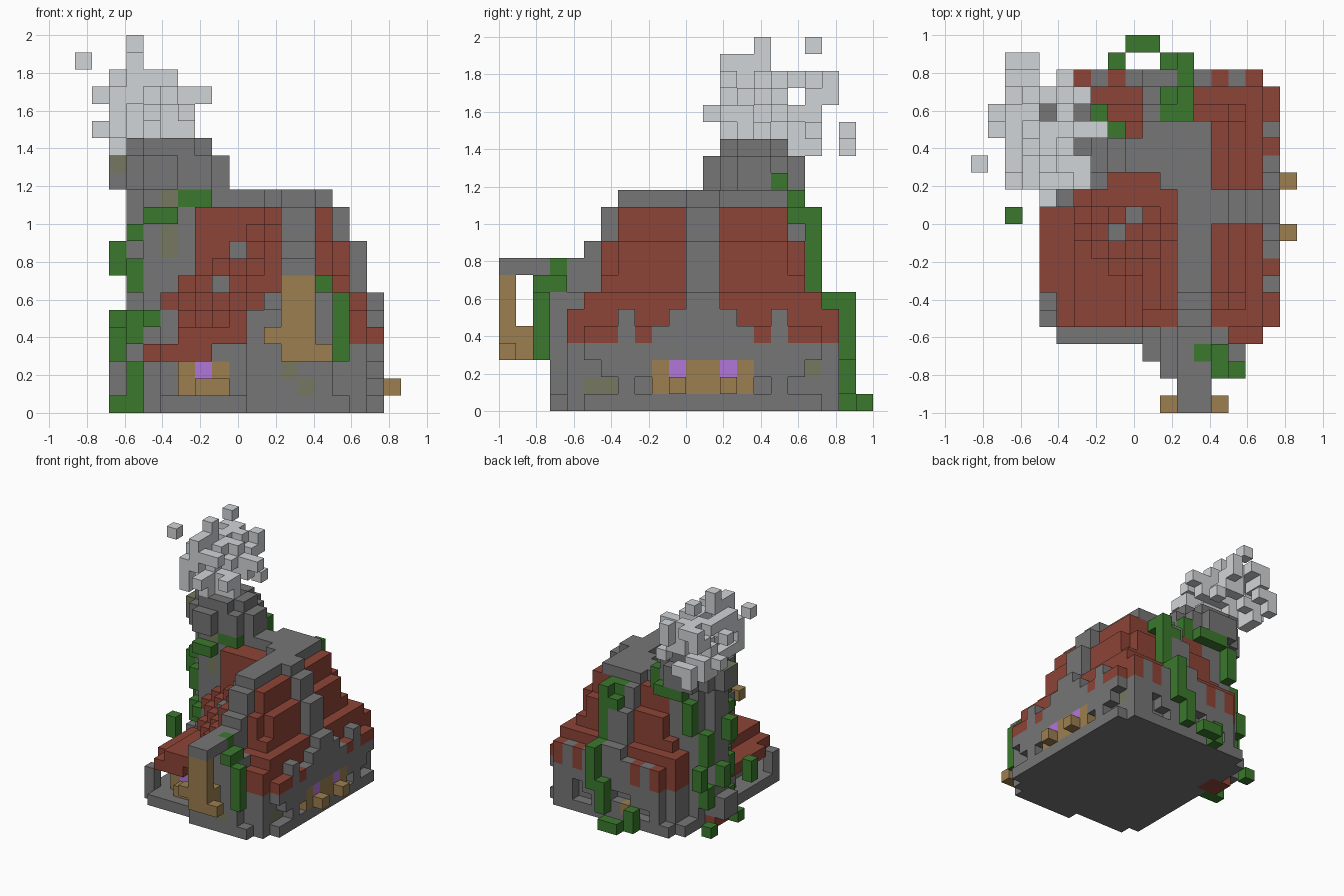
import bpy
import bmesh
import random
from mathutils import Vector

if "Cube" in bpy.data.objects:
    bpy.data.objects.remove(bpy.data.objects["Cube"], do_unlink=True)

CELL = 2 / 22
ORIGIN = Vector((-9.5 * CELL, -11 * CELL, 0))
random.seed(4)
cells = {}


def span(value):
    """A single cell number or an inclusive (first, last) pair."""
    first, last = value if isinstance(value, tuple) else (value, value)
    return range(first, last + 1)


def box(part, x, y, z):
    for i in span(x):
        for j in span(y):
            for k in span(z):
                cells[i, j, k] = part


def carve(x, y, z):
    for i in span(x):
        for j in span(y):
            for k in span(z):
                cells.pop((i, j, k), None)


# Plinth with stepped corners
box("plinth", x=(4, 17), y=(5, 18), z=0)
box("plinth", x=(5, 16), y=(4, 19), z=0)
box("plinth", x=(10, 15), y=3, z=0)

# Solid walls, set back under the low front eave
box("walls", x=(6, 16), y=(6, 19), z=(1, 3))
box("walls", x=(10, 16), y=(4, 5), z=(1, 3))
box("walls", x=17, y=(5, 18), z=(1, 3))
box("walls", x=4, y=5, z=(1, 2))
box("walls", x=5, y=(10, 18), z=(1, 3))

# Stepped roof, falling diagonally to a low front left corner
EDGE = [6, 7, 10, 12]
GABLE = [5, 7, 10, 12]
REAR = [6, 7, 8, 12]
SLOPE = [4, 4, 5, 5, 5, 6, 8, 10, 12]


def step(profile, distance):
    return profile[min(distance, len(profile) - 1)]


def left_height(i, j):
    if j >= 12:
        return step(REAR, i - 4)
    return 4 if i < 6 else max(step(SLOPE, i - 4), i + j - 10)


for i in span((4, 17)):
    for j in span((4, 19)):
        corner = i in (5, 17) and j in (4, 19)
        if corner or (i < 10 and j == 4) or (i == 4 and (j < 7 or j > 11)):
            continue
        top = min(left_height(i, j), step(GABLE, 17 - i),
                  step(EDGE, j - 4), step(EDGE, 19 - j))
        box("roof", x=i, y=j, z=(4, top - 1))
box("roof", x=(5, 7), y=5, z=3)
box("roof", x=5, y=(6, 11), z=3)
box("roof", x=4, y=(7, 11), z=3)
carve(x=5, y=(5, 11), z=4)
# Notched corners of the upper roof tiers
for row in (6, 17):
    carve(x=15, y=row, z=(8, 9))
for n in span((8, 9)):
    box("hip_stones", x=n, y=n + 2, z=2 * n - 9)

# Ridge stones on top of the roof
box("ridge", x=(12, 13), y=(7, 16), z=12)
box("ridge", x=14, y=(11, 12), z=12)
box("ridge", x=(7, 13), y=(14, 15), z=12)
box("ridge", x=(11, 13), y=13, z=12)
box("ridge", x=(10, 11), y=16, z=12)

# Stepped buttresses on the front, side and back
for out, levels in enumerate([(10, 11), (7, 9), (4, 6)]):
    box("buttresses", x=(12, 13), y=6 - out, z=levels)
    box("buttresses", x=15 + out, y=(11, 12), z=levels)
    box("buttresses", x=(10, 11), y=17 + out, z=levels)

# Wall stones rising into the eaves
box("eave_stones", x=17, y=(9, 14), z=4)
box("eave_stones", x=17, y=(10, 13), z=5)
for row in (7, 16):
    box("eave_stones", x=(16, 17), y=row, z=(4, 5))
for column in (7, 9, 13, 15):
    box("eave_stones", x=column, y=19, z=(4, 5))

# Gaps at the foot of the walls
for row in (8, 15, 17):
    carve(x=17, y=row, z=1)
carve(x=17, y=(5, 6), z=1)
carve(x=17, y=5, z=2)
carve(x=17, y=18, z=(1, 2))
carve(x=(7, 8), y=19, z=1)
carve(x=(13, 14), y=19, z=1)
carve(x=14, y=19, z=2)
carve(x=(9, 10), y=19, z=2)

# Gatehouse and its projecting beam
box("gatehouse", x=(10, 14), y=(3, 4), z=(1, 3))
box("gatehouse", x=(10, 11), y=(3, 4), z=(4, 5))
box("gatehouse", x=(11, 14), y=(3, 4), z=(4, 6))
box("gatehouse", x=11, y=2, z=6)
box("gatehouse", x=(12, 13), y=(3, 5), z=7)
box("beam", x=(12, 13), y=(0, 5), z=8)

# Hanging wooden board
box("board", x=(12, 13), y=0, z=(3, 7))
box("board", x=(12, 13), y=1, z=(3, 4))
box("board", x=11, y=0, z=4)
box("board", x=14, y=0, z=3)

# Windows with sills
box("window_frames", x=(6, 8), y=6, z=(1, 2))
box("window_frames", x=(7, 8), y=5, z=1)
box("window_panes", x=7, y=6, z=2)
box("window_frames", x=17, y=(9, 14), z=(1, 2))
for row in (10, 13):
    box("window_panes", x=17, y=row, z=2)
    box("window_frames", x=18, y=row, z=1)
box("window_frames", x=9, y=19, z=1)

# Chimney tower with a flared, hollow, eight-sided crown
box("chimney", x=(3, 6), y=(14, 15), z=(0, 12))
box("chimney", x=(4, 6), y=(13, 16), z=(0, 12))
box("chimney", x=5, y=12, z=(4, 5))
box("chimney", x=2, y=(14, 15), z=(1, 2))
box("chimney", x=(4, 5), y=12, z=(13, 14))
box("chimney", x=(4, 6), y=17, z=(13, 14))
box("chimney", x=(3, 7), y=(13, 16), z=(13, 14))
box("chimney", x=(2, 8), y=(14, 15), z=(13, 14))
box("chimney", x=(3, 7), y=(14, 15), z=15)
box("chimney", x=(4, 6), y=(13, 16), z=15)
carve(x=(4, 6), y=(14, 15), z=(14, 15))
box("hearth", x=(3, 4), y=(14, 15), z=0)

# Mossy stones
box("mossy_stones", x=5, y=13, z=(9, 12))
box("mossy_stones", x=2, y=14, z=14)
box("mossy_stones", x=16, y=(5, 6), z=1)
box("mossy_stones", x=16, y=18, z=2)
box("mossy_stones", x=12, y=3, z=2)
box("mossy_stones", x=13, y=3, z=1)

# Vines by the gate
box("vines", x=15, y=2, z=(3, 6))
box("vines", x=14, y=(2, 3), z=7)
box("vines", x=13, y=3, z=8)
# Vines clinging to the cut corners of the chimney
box("vines", x=(2, 3), y=13, z=0)
box("vines", x=2, y=11, z=(3, 4))
box("vines", x=3, y=13, z=(1, 2))
box("vines", x=3, y=13, z=(4, 5))
box("vines", x=4, y=12, z=5)
box("vines", x=3, y=13, z=(7, 8))
box("vines", x=2, y=14, z=(8, 9))
box("vines", x=3, y=13, z=10)
box("vines", x=(4, 5), y=12, z=11)
box("vines", x=(6, 7), y=13, z=12)
box("vines", x=2, y=15, z=(4, 5))
box("vines", x=3, y=16, z=(2, 3))
box("vines", x=3, y=16, z=(6, 8))
box("vines", x=4, y=17, z=(9, 11))
box("vines", x=3, y=17, z=(4, 5))
box("vines", x=2, y=17, z=0)
box("vines", x=(5, 7), y=17, z=12)
box("vines", x=8, y=16, z=(12, 13))
# Vines down the back
box("vines", x=12, y=18, z=(7, 11))
box("vines", x=(11, 12), y=17, z=11)
box("vines", x=11, y=18, z=10)
box("vines", x=12, y=19, z=6)
box("vines", x=12, y=20, z=(3, 6))
box("vines", x=11, y=20, z=(1, 3))
box("vines", x=8, y=20, z=(0, 1))
box("vines", x=(9, 10), y=21, z=0)

# Smoke: loose cubes drifting up in thinning layers
SMOKE = [
    ((2, 6), (13, 18), 16), ((2, 6), (12, 18), 17), ((2, 5), (13, 19), 18),
    ((2, 5), (13, 19), 19),
]
for columns, rows, level in SMOKE:
    for i in span(columns):
        for j in span(rows):
            if random.random() < 0.42:
                box("smoke", x=i, y=j, z=level)
box("smoke", x=2, y=(17, 18), z=15)
box("smoke", x=(2, 3), y=20, z=16)
box("smoke", x=2, y=20, z=15)
box("smoke", x=1, y=17, z=16)
box("smoke", x=1, y=16, z=18)
box("smoke", x=(6, 7), y=16, z=18)
box("smoke", x=3, y=(13, 15), z=20)
box("smoke", x=3, y=18, z=21)
box("smoke", x=3, y=15, z=21)
box("smoke", x=0, y=14, z=20)


def material(name, colour):
    mat = bpy.data.materials.new(name)
    mat.use_nodes = True
    mat.diffuse_color = (*colour, 1)
    mat.node_tree.nodes["Principled BSDF"].inputs["Base Color"].default_value = (*colour, 1)
    return mat


stone = material("grey stone", (0.18, 0.18, 0.18))
brick = material("red brick", (0.27, 0.058, 0.038))
wood = material("brown wood", (0.33, 0.21, 0.08))
special = {
    "roof": brick, "hearth": brick, "board": wood, "window_frames": wood,
    "vines": material("green leaves", (0.043, 0.19, 0.026)),
    "smoke": material("pale smoke", (0.64, 0.66, 0.68)),
    "window_panes": material("purple glass", (0.44, 0.18, 0.7)),
    "mossy_stones": material("mossy stone", (0.18, 0.19, 0.12)),
}


def build(part):
    """Mesh the exposed faces of every cell in a part."""
    bm = bmesh.new()
    for cell in [c for c, owner in cells.items() if owner == part]:
        middle = Vector(cell) + Vector((0.5, 0.5, 0.5))
        for axis in range(3):
            for sign in (-1, 1):
                normal = Vector((0, 0, 0))
                normal[axis] = sign
                if tuple(int(a + b) for a, b in zip(cell, normal)) in cells:
                    continue
                u = Vector((0, 0, 0))
                u[(axis + 1) % 3] = 0.5
                w = normal.cross(u)
                centre = middle + normal / 2
                ring = [centre - u - w, centre + u - w, centre + u + w, centre - u + w]
                bm.faces.new([bm.verts.new(ORIGIN + p * CELL) for p in ring])
    bmesh.ops.remove_doubles(bm, verts=bm.verts[:], dist=CELL / 100)
    mesh = bpy.data.meshes.new(part)
    bm.to_mesh(mesh)
    bm.free()
    mesh.materials.append(special.get(part, stone))
    bpy.context.collection.objects.link(bpy.data.objects.new(part, mesh))


for part in sorted(set(cells.values())):
    build(part)
